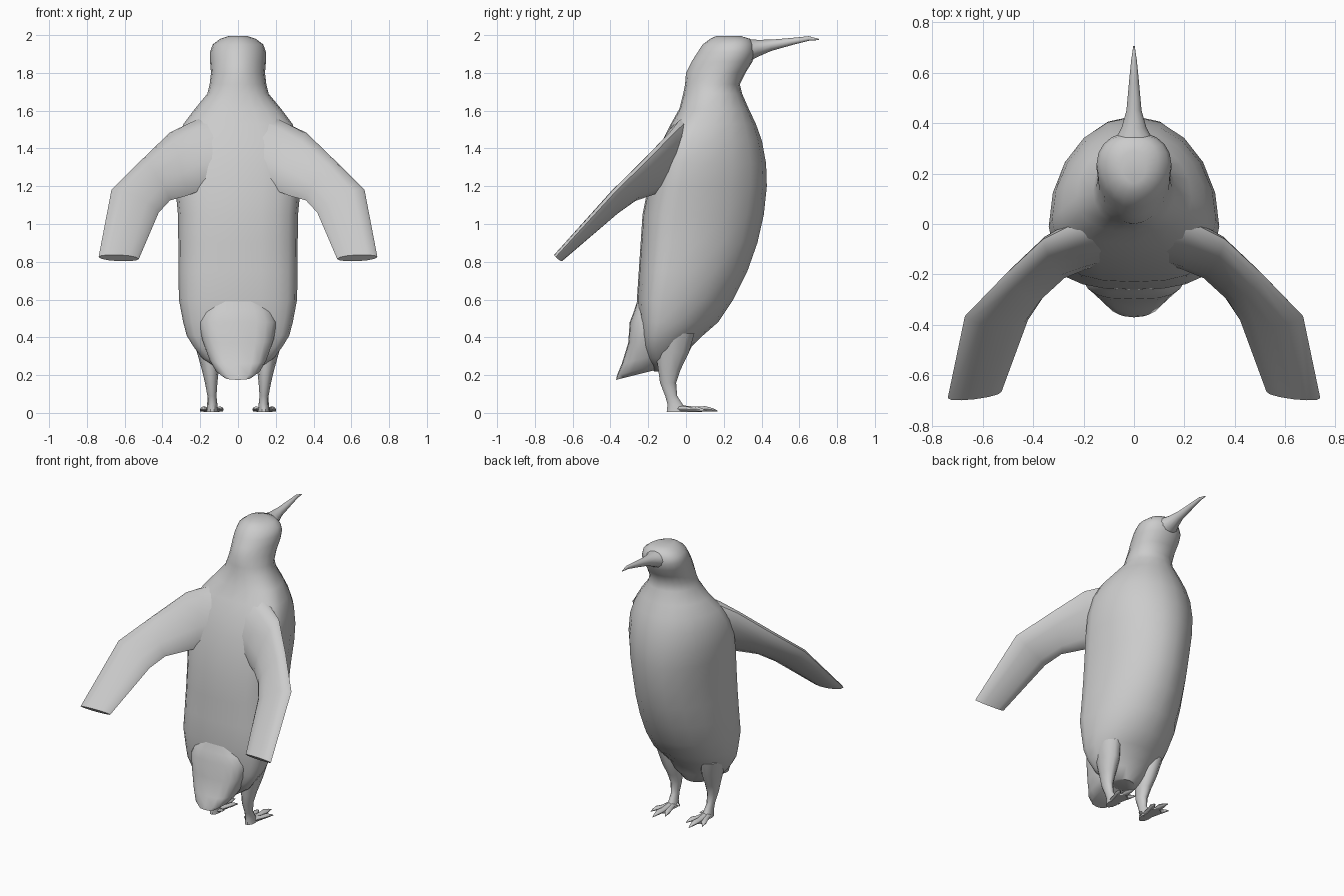
import bpy, bmesh
from math import sin, cos, pi, copysign, radians
from mathutils import Vector


def loft(name, rings, mirror=False, angle=50):
    """Skin a list of closed rings, cap both ends, smooth shade."""
    bm = bmesh.new()
    vr = [[bm.verts.new(p) for p in ring] for ring in rings]
    n = len(vr[0])
    for a, b in zip(vr, vr[1:]):
        for i in range(n):
            j = (i + 1) % n
            bm.faces.new((a[i], a[j], b[j], b[i]))
    bm.faces.new(vr[0][::-1])
    bm.faces.new(vr[-1])
    bmesh.ops.recalc_face_normals(bm, faces=bm.faces)
    me = bpy.data.meshes.new(name)
    bm.to_mesh(me)
    bm.free()
    ob = bpy.data.objects.new(name, me)
    bpy.context.collection.objects.link(ob)
    if mirror:
        ob.modifiers.new("mirror", 'MIRROR')
    bpy.ops.object.select_all(action='DESELECT')
    ob.select_set(True)
    bpy.context.view_layer.objects.active = ob
    bpy.ops.object.shade_smooth_by_angle(angle=radians(angle))
    return ob


def oval(z, y0, y1, hx, cx=0, n=20, mid=0.5, front=1.0, back=1.0, tilt=0):
    """Horizontal oval from y0 to y1, widest at mid; tilt raises its front.
    front and back below 1 make that half squarer."""
    yc = y0 + (y1 - y0) * mid
    pts = []
    for i in range(n):
        a = 2 * pi * i / n
        c, s = cos(a), sin(a)
        p = front if s > 0 else back
        x = copysign(abs(c) ** p, c) * hx
        y = copysign(abs(s) ** p, s) * ((y1 - yc) if s > 0 else (yc - y0))
        pts.append((cx + x, yc + y, z + tilt * (yc + y - y0)))
    return pts


# body, neck and head: z, back y, front y, half width
body = [(0.22, -0.17, -0.04, 0.09), (0.29, -0.21, 0.0, 0.19), (0.35, -0.23, 0.03, 0.235),
        (0.41, -0.24, 0.09, 0.272), (0.48, -0.25, 0.17, 0.29), (0.60, -0.26, 0.25, 0.313),
        (0.75, -0.25, 0.325, 0.315), (0.90, -0.24, 0.378, 0.316), (1.05, -0.23, 0.412, 0.318),
        (1.20, -0.20, 0.428, 0.332), (1.32, -0.17, 0.424, 0.338), (1.44, -0.125, 0.402, 0.325),
        (1.53, -0.08, 0.37, 0.288), (1.61, -0.035, 0.332, 0.228), (1.69, -0.015, 0.297, 0.162),
        (1.74, -0.005, 0.285, 0.15), (1.80, 0.0, 0.315, 0.143), (1.86, 0.03, 0.352, 0.148),
        (1.91, 0.062, 0.366, 0.148), (1.95, 0.088, 0.36, 0.134), (1.98, 0.128, 0.34, 0.095),
        (1.995, 0.16, 0.29, 0.05)]
rings = []
for z, a, b, w in body:
    k = min(max((z - 1.5) / 0.3, 0), 1)     # 0 on the trunk, 1 on the head
    rings.append(oval(z, a, b, w, mid=0.27 + 0.31 * k, front=1.0 - 0.06 * k, back=0.8 + 0.25 * k))
loft("body", rings)

# bill: y, centre z, half width, half height
bill = [(0.26, 1.905, 0.12, 0.075), (0.33, 1.918, 0.078, 0.06), (0.38, 1.93, 0.05, 0.045),
        (0.45, 1.946, 0.03, 0.03), (0.56, 1.966, 0.02, 0.019), (0.65, 1.982, 0.011, 0.012),
        (0.705, 1.977, 0.003, 0.003)]
loft("bill", [[(w * cos(2 * pi * i / 12), y, z + h * sin(2 * pi * i / 12)) for i in range(12)]
              for y, z, w, h in bill])

# tail wedge: z at the back edge, back y, front y, half width
tail = [(0.62, -0.25, -0.08, 0.12), (0.54, -0.275, -0.06, 0.19), (0.48, -0.298, -0.06, 0.21),
        (0.37, -0.306, -0.08, 0.195), (0.26, -0.34, -0.10, 0.155), (0.20, -0.365, -0.12, 0.12),
        (0.175, -0.37, -0.14, 0.08)]
loft("tail", [oval(z, a, b, w, n=20, mid=0.6, front=0.8, back=0.65, tilt=0.25 if z < 0.45 else 0)
              for z, a, b, w in tail])

# flippers, joined across the back: leading edge, trailing edge, half thickness
flipper = [((0.0, 0.11, 1.61), (0.0, -0.12, 1.20), 0.115),
           ((0.12, 0.07, 1.585), (0.10, -0.13, 1.20), 0.105),
           ((0.24, 0.0, 1.54), (0.18, -0.16, 1.185), 0.08),
           ((0.36, -0.06, 1.485), (0.27, -0.205, 1.15), 0.055),
           ((0.51, -0.20, 1.34), (0.36, -0.29, 1.125), 0.048),
           ((0.67, -0.365, 1.18), (0.42, -0.38, 1.06), 0.042),
           ((0.738, -0.69, 0.825), (0.525, -0.665, 0.815), 0.024)]
rings = []
for lead, trail, t in flipper:
    l, r = Vector(lead), Vector(trail)
    nrm = Vector((0, -0.7, 0.7))
    rings.append([(l + r) / 2 + (l - r) / 2 * cos(2 * pi * i / 12) + nrm * t * sin(2 * pi * i / 12)
                  for i in range(12)])
# continue the rings over to the other side so the shoulders flow together
other = [[Vector((-p.x, p.y, p.z)) for p in ring] for ring in rings[:0:-1]]
loft("flippers", other + rings)

# legs: z, back y, front y, half width, centre x
leg = [(0.42, -0.17, 0.05, 0.07, 0.17), (0.32, -0.165, 0.02, 0.062, 0.155),
       (0.23, -0.15, -0.025, 0.045, 0.147), (0.16, -0.14, -0.05, 0.033, 0.142),
       (0.09, -0.112, -0.045, 0.024, 0.138), (0.045, -0.10, -0.015, 0.027, 0.136),
       (0.005, -0.105, 0.01, 0.032, 0.136)]
loft("leg", [oval(z, a, b, w, x, n=10) for z, a, b, w, x in leg], True)


def toe(name, start, end, w, h):
    """Tapered toe resting on the ground, ending in a claw."""
    s, e = Vector(start), Vector(end)
    d = e - s
    side = Vector((d.y, -d.x, 0)).normalized()
    out = []
    for f, kw, kh in ((0, 1, 1), (0.45, 0.75, 0.7), (0.7, 0.85, 0.75), (0.88, 0.4, 0.45), (1, 0.08, 0.1)):
        c = s + d * f
        out.append([c + side * w * kw * cos(2 * pi * i / 8)
                    + Vector((0, 0, h * kh * (1 + sin(2 * pi * i / 8)))) for i in range(8)])
    loft(name, out, True)


# toes
toe("middle_toe", (0.136, -0.05, 0.005), (0.14, 0.168, 0.008), 0.026, 0.019)
toe("outer_toe", (0.14, -0.05, 0.005), (0.2, 0.105, 0.008), 0.022, 0.018)
toe("inner_toe", (0.132, -0.05, 0.005), (0.08, 0.115, 0.008), 0.022, 0.018)
toe("hind_toe", (0.13, -0.07, 0.01), (0.078, -0.04, 0.02), 0.014, 0.012)

# webbing between the toes
web = [(0.12, -0.06), (0.155, -0.06), (0.182, 0.055), (0.141, 0.085), (0.098, 0.06)]
loft("foot_web", [[(x, y, z) for x, y in web] for z in (0.004, 0.016)], True)
